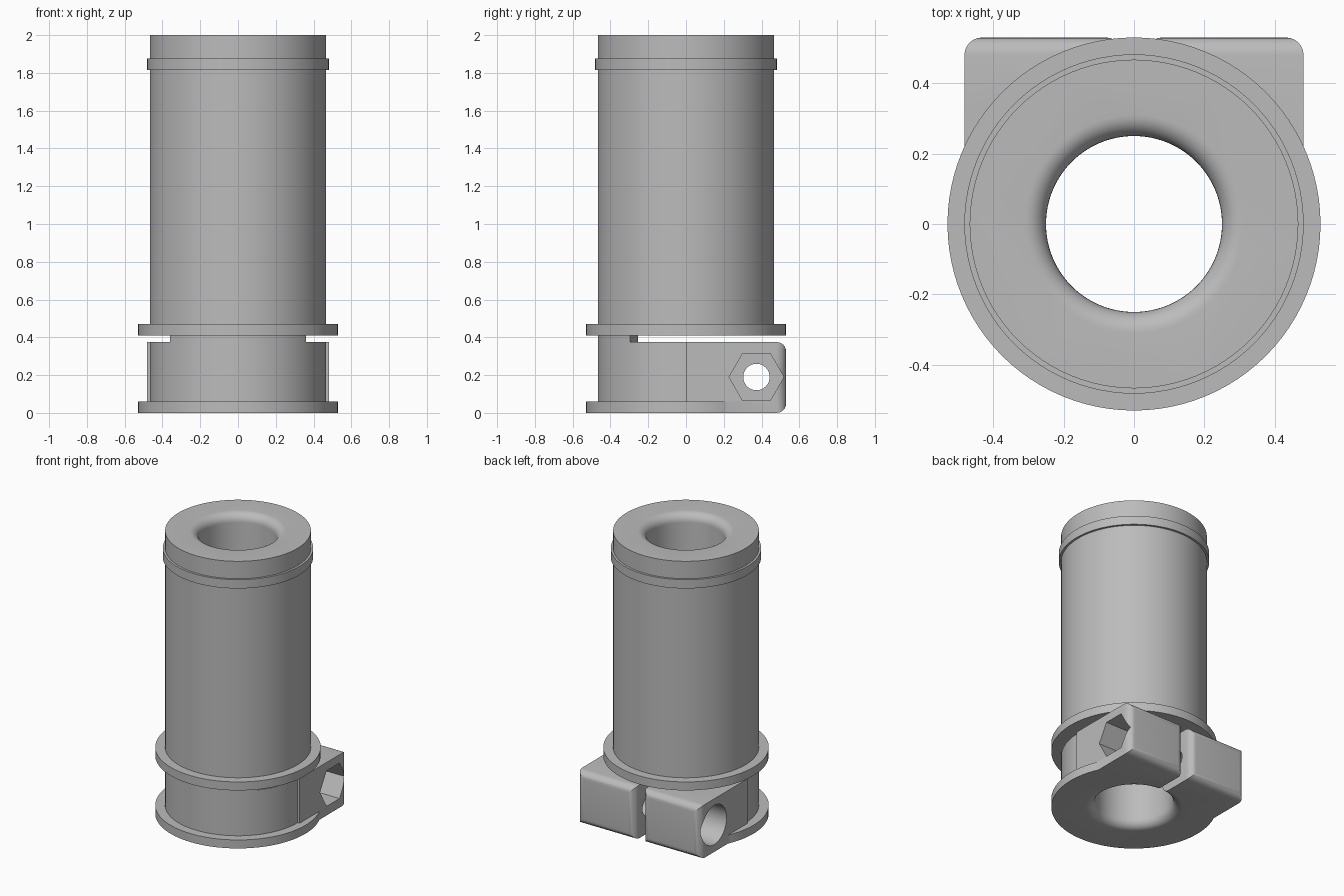
import bpy, bmesh, math
from mathutils import Matrix

if "Cube" in bpy.data.objects:
    bpy.data.objects.remove(bpy.data.objects["Cube"], do_unlink=True)

TUBE_R, RING_R, FLANGE_R, BORE_R = 0.467, 0.482, 0.53, 0.25
JAW_TOP, GAP_TOP, SLIT = 0.375, 0.41, 0.03
BOLT_Y, BOLT_Z = 0.373, 0.19

grey = bpy.data.materials.new("grey_plastic")
grey.use_nodes = True
grey.diffuse_color = (0.5, 0.5, 0.5, 1)
grey.node_tree.nodes["Principled BSDF"].inputs["Base Color"].default_value = (0.5, 0.5, 0.5, 1)


def finish(name, bm):
    bmesh.ops.recalc_face_normals(bm, faces=bm.faces[:])
    mesh = bpy.data.meshes.new(name)
    bm.to_mesh(mesh)
    bm.free()
    mesh.materials.append(grey)
    obj = bpy.data.objects.new(name, mesh)
    bpy.context.collection.objects.link(obj)
    return obj


def lathe(name, profile, steps=96):
    """Closed solid of revolution; the profile lists (radius, z)."""
    bm = bmesh.new()
    rings = [[bm.verts.new((r * math.cos(math.tau * i / steps), r * math.sin(math.tau * i / steps), z))
              for i in range(steps)] for r, z in profile]
    for a, b in zip(rings, rings[1:]):
        for i in range(steps):
            j = (i + 1) % steps
            bm.faces.new((a[i], a[j], b[j], b[i]))
    bm.faces.new(rings[0])
    bm.faces.new(rings[-1])
    return finish(name, bm)


def prism(name, points, z0, z1):
    bm = bmesh.new()
    face = bm.faces.new([bm.verts.new((x, y, z0)) for x, y in points])
    top = bmesh.ops.extrude_face_region(bm, geom=[face])["geom"]
    bmesh.ops.translate(bm, vec=(0, 0, z1 - z0), verts=[v for v in top if isinstance(v, bmesh.types.BMVert)])
    return finish(name, bm)


def box(name, x0, x1, y0, y1, z0, z1):
    return prism(name, [(x0, y0), (x1, y0), (x1, y1), (x0, y1)], z0, z1)


def jaw(name, side):
    """Half of the clamp block, rounded around its back face."""
    x0, x1 = sorted((side * SLIT, side * RING_R))
    obj = box(name, x0, x1, 0, FLANGE_R, 0, JAW_TOP)
    bm = bmesh.new()
    bm.from_mesh(obj.data)
    back = [e for e in bm.edges if all(v.co.y > FLANGE_R - 0.001 for v in e.verts)]
    bmesh.ops.bevel(bm, geom=back, offset=0.05, segments=6, profile=0.5, affect='EDGES')
    bm.to_mesh(obj.data)
    bm.free()
    return obj


def bolt_cut(name, radius, x0, x1, sides):
    """Prism along x at the bolt axis, with a corner pointing to the back."""
    bm = bmesh.new()
    bmesh.ops.create_cone(bm, cap_ends=True, segments=sides, radius1=radius, radius2=radius, depth=x1 - x0)
    bmesh.ops.rotate(bm, verts=bm.verts[:], matrix=Matrix.Rotation(math.pi / 2, 3, 'Y'))
    if sides == 6:
        corner = max(bm.verts, key=lambda v: v.co.y).co
        turn = math.atan2(corner.z, corner.y)
        bmesh.ops.rotate(bm, verts=bm.verts[:], matrix=Matrix.Rotation(-turn, 3, 'X'))
    bmesh.ops.translate(bm, verts=bm.verts[:], vec=((x0 + x1) / 2, BOLT_Y, BOLT_Z))
    return finish(name, bm)


def combine(target, other, operation):
    mod = target.modifiers.new(operation, 'BOOLEAN')
    mod.operation, mod.object, mod.solver = operation, other, 'EXACT'
    bpy.context.view_layer.objects.active = target
    bpy.ops.object.modifier_apply(modifier=mod.name)
    bpy.data.objects.remove(other, do_unlink=True)


# Outer body: flanges, tube and rim ring
body = lathe("clamp_tube", [
    (FLANGE_R, 0), (FLANGE_R, 0.06), (TUBE_R, 0.06), (TUBE_R, GAP_TOP),
    (FLANGE_R, GAP_TOP), (FLANGE_R, 0.47), (TUBE_R, 0.47), (TUBE_R, 1.815),
    (RING_R, 1.815), (RING_R, 1.877), (TUBE_R, 1.877), (TUBE_R, 2)])

# Clamp jaws replace the back of the base
combine(body, box("back_cut", -0.7, 0.7, 0.22, 0.7, -0.1, 0.39), 'DIFFERENCE')
for side, name in ((1, "left_jaw"), (-1, "right_jaw")):
    combine(body, jaw(name, side), 'UNION')

# Bore with rounded mouths
FILLET = 0.06
arc = [(BORE_R + FILLET * (1 - math.cos(a)), FILLET * (1 - math.sin(a)))
       for a in (math.pi / 2 * i / 8 for i in range(8, -1, -1))]
low = [(BORE_R + FILLET, -0.1)] + arc
combine(body, lathe("bore_cut", low + [(r, 2 - z) for r, z in reversed(low)]), 'DIFFERENCE')

# Clamp slit, and the gap that leaves a neck at the front
combine(body, box("slit_cut", -SLIT + 0.0001, SLIT - 0.0001, 0, 0.7, -0.1, 0.39), 'DIFFERENCE')
gap = [(-0.6, -0.423), (-0.28, -0.255), (0.28, -0.255), (0.6, -0.423), (0.6, 0.7), (-0.6, 0.7)]
combine(body, prism("gap_cut", gap, JAW_TOP, GAP_TOP), 'DIFFERENCE')

# Bolt hole, hexagonal nut pocket and round head pocket
for args in (("bolt_hole", 0.07, -0.7, 0.7, 32),
             ("nut_pocket", 0.145, 0.25, 0.7, 6),
             ("head_pocket", 0.138, -0.7, -0.25, 40)):
    combine(body, bolt_cut(*args), 'DIFFERENCE')

bpy.ops.object.select_all(action='DESELECT')
body.select_set(True)
bpy.context.view_layer.objects.active = body
bpy.ops.object.shade_smooth_by_angle(angle=math.radians(30))
